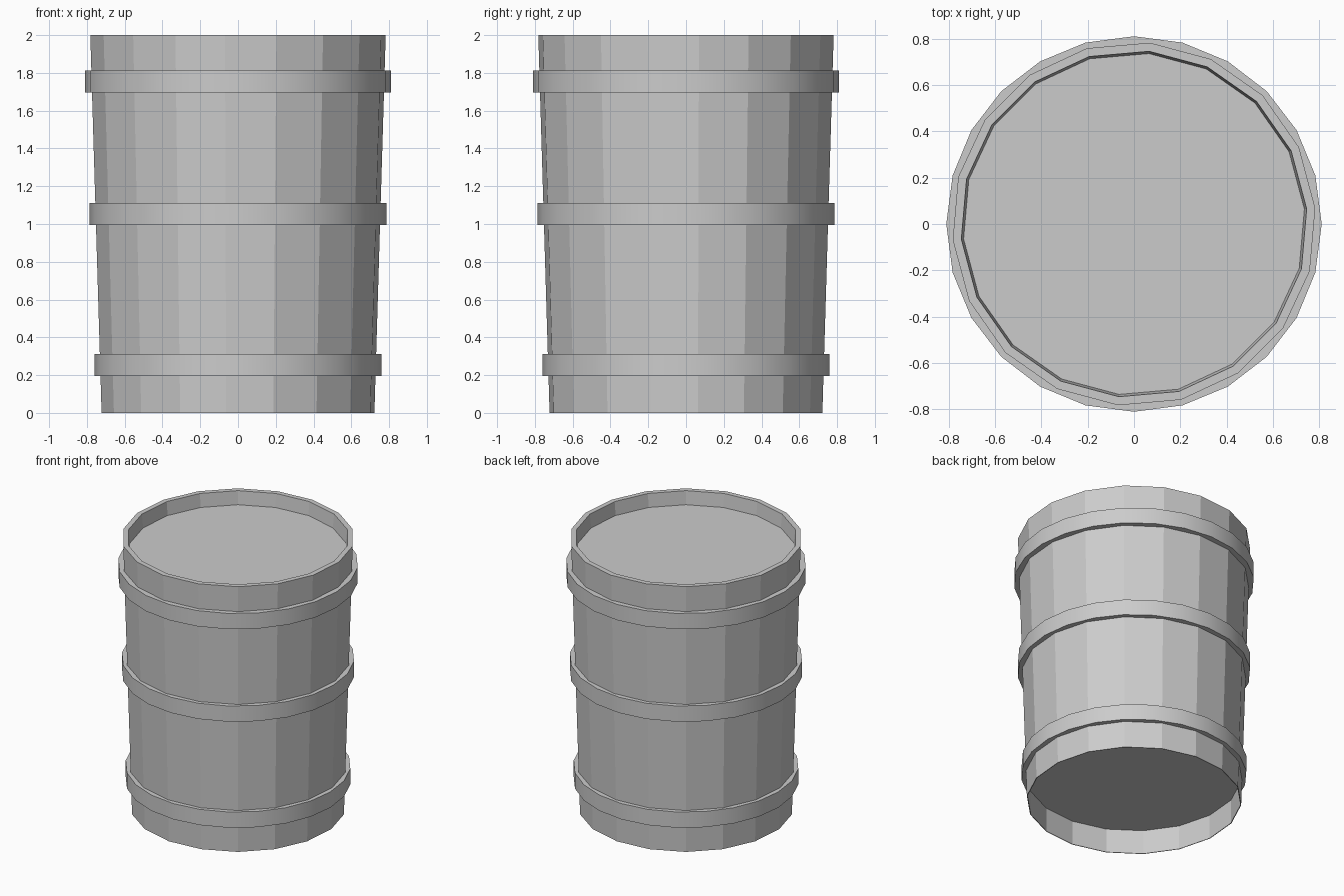
import bpy, bmesh
from math import cos, sin, radians, tau

if "Cube" in bpy.data.objects:
    bpy.data.objects.remove(bpy.data.objects["Cube"])


def lathe(name, profile, sides, offset=0.0, closed=False):
    """Spin an (r, z) profile; open profiles get a flat cap at both ends."""
    bm = bmesh.new()
    rings = []
    for r, z in profile:
        rings.append([bm.verts.new((r * cos(offset + tau * i / sides),
                                    r * sin(offset + tau * i / sides), z))
                      for i in range(sides)])
    pairs = list(zip(rings, rings[1:]))
    if closed:
        pairs.append((rings[-1], rings[0]))
    else:
        bm.faces.new(rings[0])
        bm.faces.new(rings[-1])
    for a, b in pairs:
        for i in range(sides):
            j = (i + 1) % sides
            bm.faces.new((a[i], a[j], b[j], b[i]))
    bmesh.ops.recalc_face_normals(bm, faces=bm.faces)
    mesh = bpy.data.meshes.new(name)
    bm.to_mesh(mesh)
    bm.free()
    obj = bpy.data.objects.new(name, mesh)
    bpy.context.collection.objects.link(obj)
    return obj


# Tapered staves: recessed base, outer wall, rim and recessed lid
lathe("barrel_body",
      [(0.722, 0.18), (0.720, 0.0), (0.725, 0.0),
       (0.785, 2.0), (0.748, 2.0), (0.738, 1.9)],
      18, radians(5))

# Three straight metal hoops
for name, radius, z in (("lower_hoop", 0.76, 0.195),
                        ("middle_hoop", 0.785, 0.995),
                        ("upper_hoop", 0.81, 1.695)):
    inner = radius - 0.055
    hoop = lathe(name, [(inner, z), (radius, z),
                        (radius, z + 0.117), (inner, z + 0.117)],
                 24, closed=True)
    bpy.ops.object.select_all(action='DESELECT')
    hoop.select_set(True)
    bpy.context.view_layer.objects.active = hoop
    bpy.ops.object.shade_smooth_by_angle(angle=radians(30))
